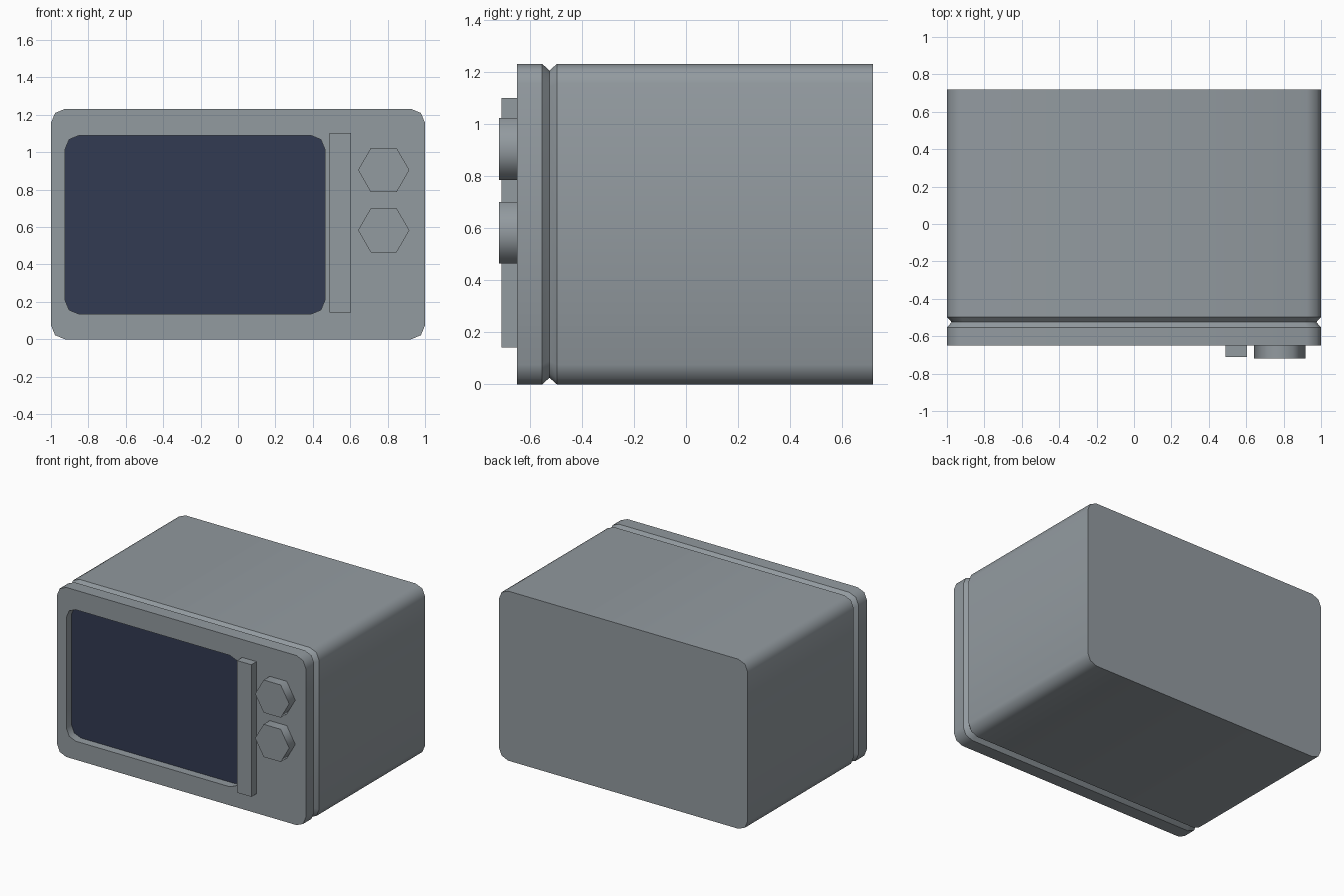
import bpy, bmesh, math

if "Cube" in bpy.data.objects:
    bpy.data.objects.remove(bpy.data.objects["Cube"])


def material(name, rgb):
    m = bpy.data.materials.new(name)
    m.diffuse_color = (*rgb, 1)
    m.use_nodes = True
    m.node_tree.nodes["Principled BSDF"].inputs["Base Color"].default_value = m.diffuse_color
    return m


GREY = material("grey metal", (0.29, 0.325, 0.35))
GLASS = material("dark blue glass", (0.032, 0.043, 0.085))


def rounded_rect(x0, x1, z0, z1, r, seg=2):
    """Points (x, z) of a rectangle with corners rounded in seg steps."""
    pts = []
    corners = ((x1 - r, z1 - r), (x0 + r, z1 - r), (x0 + r, z0 + r), (x1 - r, z0 + r))
    for q, (cx, cz) in enumerate(corners):
        for i in range(seg + 1):
            a = math.pi / 2 * (q + i / seg)
            pts.append((cx + r * math.cos(a), cz + r * math.sin(a)))
    return pts


def loft(name, rings, materials):
    """Join (y, points) rings with quads and cap both ends.
    Edges lying on a ring stay sharp, edges between rings are smooth.
    The last cap takes the last material."""
    bm = bmesh.new()
    loops = [[bm.verts.new((x, y, z)) for x, z in pts] for y, pts in rings]
    n = len(loops[0])
    for a, b in zip(loops, loops[1:]):
        for i in range(n):
            j = (i + 1) % n
            bm.faces.new((a[i], a[j], b[j], b[i])).smooth = True
    bm.faces.new(loops[0])
    bm.faces.new(loops[-1]).material_index = len(materials) - 1
    for loop in loops:
        for i in range(n):
            bm.edges.get((loop[i], loop[(i + 1) % n])).smooth = False
    bmesh.ops.recalc_face_normals(bm, faces=bm.faces)
    mesh = bpy.data.meshes.new(name)
    bm.to_mesh(mesh)
    bm.free()
    for m in materials:
        mesh.materials.append(m)
    obj = bpy.data.objects.new(name, mesh)
    bpy.context.collection.objects.link(obj)
    return obj


FRONT, BACK, H = -0.65, 0.72, 1.232

# Casing: back to front, with a V groove behind the door and a recessed window
outer = rounded_rect(-1, 1, 0, H, 0.075)
g = 0.025
groove = rounded_rect(-1 + g, 1 - g, g, H - g, 0.065)
window = rounded_rect(-0.925, 0.465, 0.135, 1.09, 0.075)
loft("casing", [(BACK, outer), (-0.497, outer), (-0.525, groove), (-0.553, outer),
                (FRONT, outer), (FRONT, window), (FRONT + 0.06, window)], [GREY, GLASS])

# Door handle bar
bpy.ops.mesh.primitive_cube_add(size=1, location=(0.547, (FRONT - 0.71) / 2, 0.622))
handle = bpy.context.object
handle.name = "door_handle"
handle.scale = (0.114, 0.06, 0.96)
handle.data.materials.append(GREY)

# Two hexagonal control knobs
for name, z in (("upper_knob", 0.905), ("lower_knob", 0.583)):
    hexagon = [(0.779 + 0.137 * math.cos(math.radians(60 * i)),
                z + 0.137 * math.sin(math.radians(60 * i))) for i in range(6)]
    loft(name, [(FRONT, hexagon), (-0.72, hexagon)], [GREY])
